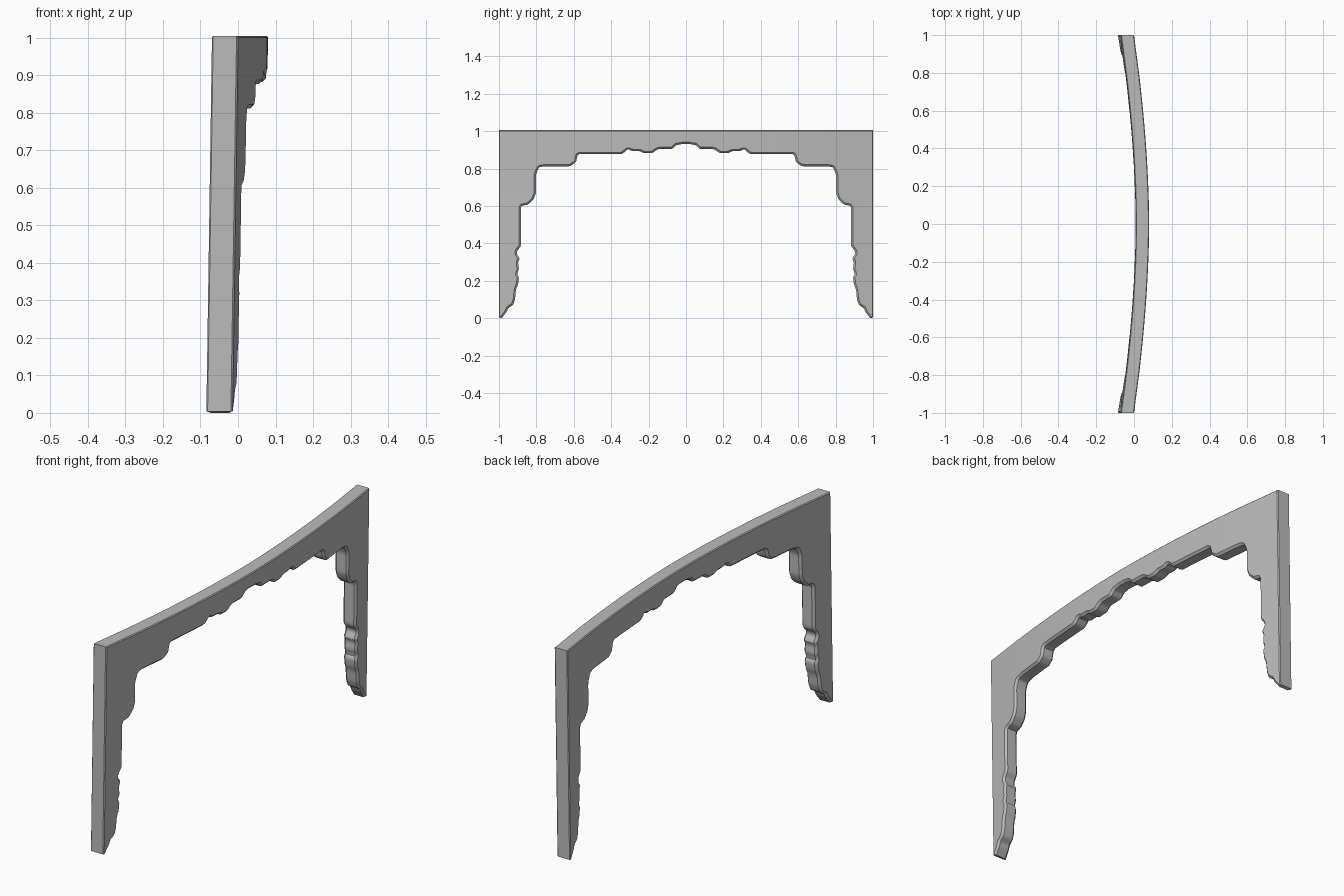
import bpy
import bmesh
from mathutils import Vector

if "Cube" in bpy.data.objects:
    bpy.data.objects.remove(bpy.data.objects["Cube"])

HALF = 0.035      # half of the board thickness
TOP = 1.005       # height of the top edge
CARVED = 0.01     # chamfer along the carved edge
OUTER = 0.004     # chamfer along the outer edge

# Carved inner edge (y, z), from one foot up to the middle of the rail
carving = [
    (.985, 0), (.957, .037), (.952, .053), (.925, .07), (.914, .1),
    (.909, .155), (.898, .18), (.893, .22), (.904, .235), (.893, .26),
    (.898, .3), (.888, .32), (.904, .34), (.904, .358), (.883, .385),
    (.882, .6), (.845, .607), (.815, .635), (.802, .67), (.802, .77),
    (.786, .807), (.754, .812), (.62, .812), (.588, .834), (.578, .877),
    (.342, .877), (.31, .904), (.289, .893), (.246, .893), (.225, .882),
    (.182, .882), (.15, .904), (.075, .904), (.053, .925), (.021, .931),
    (0, .931),
]


def subdivide(points, step):
    """Split long segments so the board can bend."""
    result = [points[0]]
    for a, b in zip(points, points[1:]):
        count = int((b - a).length / step) + 1
        result += [a.lerp(b, i / count) for i in range(1, count + 1)]
    return result


def round_corners(points):
    """Cut every corner once, keeping both end points."""
    result = [points[0]]
    for a, b in zip(points, points[1:]):
        result += [a.lerp(b, 0.25), a.lerp(b, 0.75)]
    return result + [points[-1]]


def bend(x, point):
    """Bow the board forward along its length and lean the legs back."""
    y, z = point
    centre = -HALF + 0.08 * (1 - abs(y) ** 1.8) - 0.015 * (1 - z)
    return (centre + x, y, z)


def section(inner, normal, outer, inward):
    """Closed chamfered cross-section from carved edge to outer edge."""
    a = inner + normal * CARVED
    b = outer + inward * OUTER
    return [
        bend(-HALF, a), bend(CARVED - HALF, inner),
        bend(HALF - CARVED, inner), bend(HALF, a),
        bend(HALF, b), bend(HALF - OUTER, outer),
        bend(OUTER - HALF, outer), bend(-HALF, b),
    ]


# Cross-sections along the leg, round the corner and along the rail
path = round_corners(subdivide([Vector(p) for p in carving], 0.03))
sections = []
was_leg = True
for i, p in enumerate(path):
    along = path[min(i + 1, len(path) - 1)] - path[max(i - 1, 0)]
    normal = Vector((along.y, -along.x)).normalized()
    is_leg = 1 - p.y > 1 - p.x
    if was_leg and not is_leg:
        middle = (path[i - 1] + p) / 2
        sections.append(section(middle, normal, Vector((1, TOP)), Vector((-1, -1))))
    if is_leg:
        sections.append(section(p, normal, Vector((1, max(p.y, 0.004))), Vector((-1, 0))))
    else:
        sections.append(section(p, normal, Vector((p.x, TOP)), Vector((0, -1))))
    was_leg = is_leg

# Skin the sections and close the foot
bm = bmesh.new()
rings = [[bm.verts.new(co) for co in ring] for ring in sections]
for r, s in zip(rings, rings[1:]):
    for k in range(len(r)):
        n = (k + 1) % len(r)
        bm.faces.new((r[k], r[n], s[n], s[k]))
bm.faces.new(rings[0])
bmesh.ops.recalc_face_normals(bm, faces=bm.faces)
# The open middle can confuse the normals, so check the outer face of the leg
bm.faces.ensure_lookup_table()
outermost = max(bm.faces, key=lambda f: f.calc_center_median().y)
if outermost.normal.y < 0:
    bmesh.ops.reverse_faces(bm, faces=bm.faces)

mesh = bpy.data.meshes.new("carved_apron")
bm.to_mesh(mesh)
bm.free()
apron = bpy.data.objects.new("carved_apron", mesh)
bpy.context.collection.objects.link(apron)

# Plain grey material
grey = bpy.data.materials.new("plain_grey")
grey.use_nodes = True
colour = (0.5, 0.5, 0.5, 1)
grey.diffuse_color = colour
grey.node_tree.nodes["Principled BSDF"].inputs["Base Color"].default_value = colour
mesh.materials.append(grey)

# Second half, then smooth curves with crisp edges
mirror = apron.modifiers.new("other_half", "MIRROR")
mirror.use_axis = (False, True, False)
mirror.use_clip = True
bpy.ops.object.select_all(action="DESELECT")
apron.select_set(True)
bpy.context.view_layer.objects.active = apron
bpy.ops.object.modifier_apply(modifier=mirror.name)
bpy.ops.object.shade_smooth_by_angle(angle=0.6)
